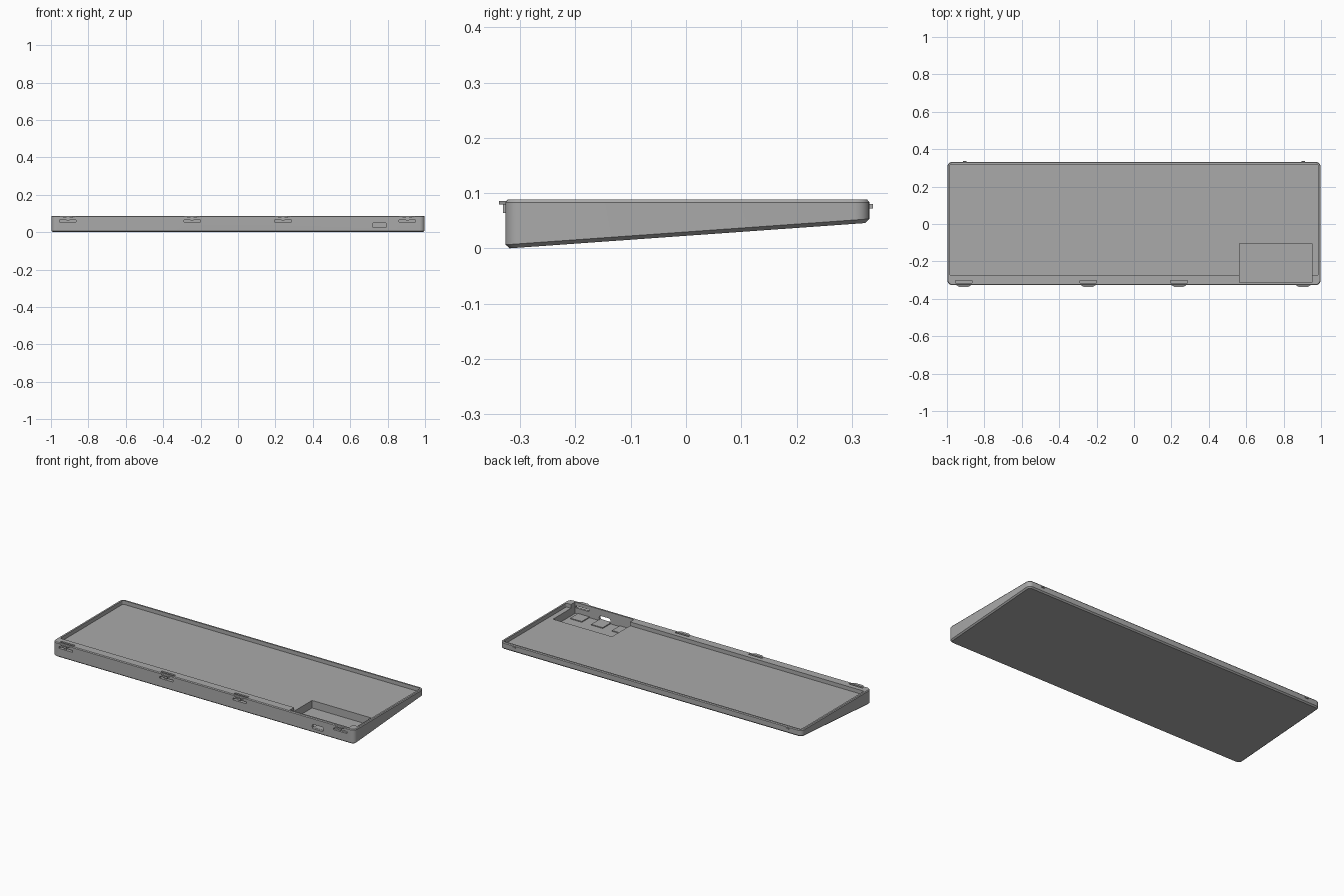
import bpy, bmesh, math

cube = bpy.data.objects.get("Cube")
if cube:
    bpy.data.objects.remove(cube, do_unlink=True)

grey = bpy.data.materials.new("plain_grey")
grey.use_nodes = True
colour = (0.4, 0.4, 0.4, 1)
grey.diffuse_color = colour
grey.node_tree.nodes["Principled BSDF"].inputs["Base Color"].default_value = colour

LEFT, RIGHT, FRONT, BACK, TOP = -0.998, 0.998, -0.327, 0.332, 0.088


def slope(y):
    """Height of the tilted underside."""
    return max(0, (y + 0.319) * 0.071)


def outline(x0, x1, y0, y1, r, steps=6):
    """Rounded rectangle, counter-clockwise."""
    pts = []
    corners = ((x1 - r, y1 - r), (x0 + r, y1 - r), (x0 + r, y0 + r), (x1 - r, y0 + r))
    for i, (cx, cy) in enumerate(corners):
        for k in range(steps + 1):
            a = math.pi / 2 * (i + k / steps)
            pts.append((cx + r * math.cos(a), cy + r * math.sin(a)))
    return pts


def loft(name, rings):
    """Closed solid through rings of equal length, bottom to top."""
    bm = bmesh.new()
    loops = [[bm.verts.new(p) for p in ring] for ring in rings]
    n = len(loops[0])
    for a, b in zip(loops, loops[1:]):
        for i in range(n):
            j = (i + 1) % n
            bm.faces.new((a[i], a[j], b[j], b[i]))
    bm.faces.new(loops[0][::-1])
    bm.faces.new(loops[-1])
    bmesh.ops.recalc_face_normals(bm, faces=bm.faces)
    mesh = bpy.data.meshes.new(name)
    bm.to_mesh(mesh)
    bm.free()
    mesh.materials.append(grey)
    obj = bpy.data.objects.new(name, mesh)
    bpy.context.collection.objects.link(obj)
    return obj


def prism(name, pts, z0, z1):
    return loft(name, [[(x, y, z) for x, y in pts] for z in (z0, z1)])


def box(name, x0, x1, y0, y1, z0, z1):
    return prism(name, [(x0, y0), (x1, y0), (x1, y1), (x0, y1)], z0, z1)


def body_ring(inset, height):
    pts = outline(LEFT + inset, RIGHT - inset, FRONT + inset, BACK - inset, 0.026 - inset)
    return [(x, y, height(y)) for x, y in pts]


# Wedge-shaped tray with chamfered lower and upper edges
tray = loft("tray", [
    body_ring(0.008, slope),
    body_ring(0, lambda y: slope(y) + 0.007),
    body_ring(0, lambda y: TOP - 0.005),
    body_ring(0.004, lambda y: TOP),
])

# Cutters: shallow main well, deep electronics pocket
cutters = [
    prism("well_cutter", outline(-0.984, 0.984, -0.275, 0.319, 0.008, 3), 0.065, 0.12),
    box("pocket_cutter", 0.563, 0.953, -0.313, -0.105, 0.02, 0.12),
]

# Rounded connector opening through the front wall
port = outline(0.72, 0.793, 0.024, 0.05, 0.008, 4)
cutters.append(loft("port_cutter", [[(x, y, z) for x, z in port] for y in (-0.36, -0.29)]))

# Spring clip slots: window in the front wall and relief behind it
clip_centres = (-0.91, -0.245, 0.24, 0.905)
for c in clip_centres:
    cutters.append(box("clip_window_cutter", c - 0.045, c + 0.045, -0.36, -0.302, 0.055, 0.066))
    if c < 0.5:
        cutters.append(box("clip_relief_cutter", c - 0.045, c + 0.045, -0.316, -0.303, 0.06, 0.12))

for cutter in cutters:
    cutter.hide_render = True
    cutter.hide_viewport = True
    cutter.display_type = "WIRE"
    mod = tray.modifiers.new(cutter.name, "BOOLEAN")
    mod.operation = "DIFFERENCE"
    mod.solver = "EXACT"
    mod.object = cutter

# Front clips: tapered catch with a stem below
for c in clip_centres:
    catch = [(c - 0.042, -0.325), (c - 0.022, -0.338), (c + 0.022, -0.338), (c + 0.042, -0.325)]
    prism("front_catch", catch, 0.079, 0.086)
    box("catch_stem", c - 0.008, c + 0.008, -0.331, -0.322, 0.064, 0.08)

# Small rear catches
for c in (-0.905, 0.905):
    box("rear_catch", c - 0.01, c + 0.01, 0.33, 0.338, 0.072, 0.08)

# Support pads in the pocket
for c in (0.62, 0.757, 0.895):
    box("support_pad", c - 0.038, c + 0.038, -0.314, -0.24, 0.019, 0.025)

# Smooth only the rounded corners
bpy.ops.object.select_all(action="DESELECT")
tray.select_set(True)
bpy.context.view_layer.objects.active = tray
bpy.ops.object.shade_smooth_by_angle(angle=math.radians(30))
